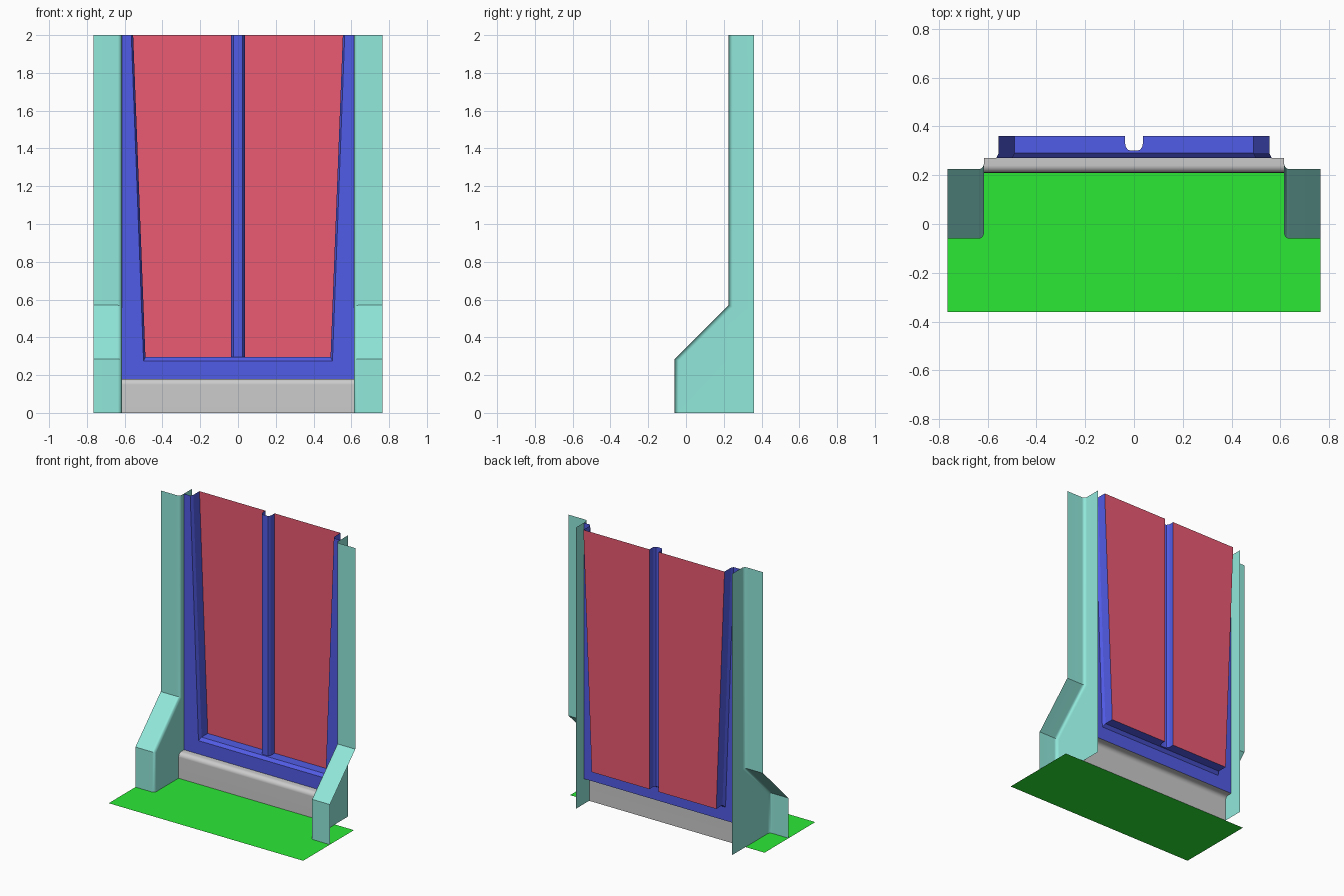
import bpy, bmesh
from math import sin, cos, pi

if "Cube" in bpy.data.objects:
    bpy.data.objects.remove(bpy.data.objects["Cube"])

BACK, TOP = 0.36, 2.0


def material(name, rgb):
    """Material from a display colour, converted to linear."""
    m = bpy.data.materials.new(name)
    m.diffuse_color = (*[((c + 0.055) / 1.055) ** 2.4 for c in rgb], 1)
    m.use_nodes = True
    m.node_tree.nodes["Principled BSDF"].inputs["Base Color"].default_value = m.diffuse_color
    return m


TEAL = material("teal", (0.57, 0.91, 0.86))
BLUE = material("blue", (0.32, 0.36, 0.90))
RED = material("red", (0.92, 0.35, 0.45))
GREEN = material("green", (0.17, 0.91, 0.21))


def build(name, verts, faces, mat=None, mirror=False, smooth=False):
    """Open surface whose normals face the front / up."""
    bm = bmesh.new()
    vs = [bm.verts.new(v) for v in verts]
    for f in faces:
        bm.faces.new([vs[i] for i in f])
    bmesh.ops.recalc_face_normals(bm, faces=bm.faces)
    if sum(f.calc_area() * (f.normal.z * 0.5 - f.normal.y) for f in bm.faces) < 0:
        bmesh.ops.reverse_faces(bm, faces=bm.faces)
    me = bpy.data.meshes.new(name)
    bm.to_mesh(me)
    bm.free()
    ob = bpy.data.objects.new(name, me)
    bpy.context.collection.objects.link(ob)
    if mat:
        me.materials.append(mat)
    if mirror:
        ob.modifiers.new("mirror", 'MIRROR')
    if smooth:
        bpy.ops.object.select_all(action='DESELECT')
        ob.select_set(True)
        bpy.context.view_layer.objects.active = ob
        bpy.ops.object.shade_smooth_by_angle(angle=0.6)
        ob.modifiers.new("flat_large_faces", 'WEIGHTED_NORMAL').keep_sharp = True
    return ob


def loft(name, rows, mat=None, **kw):
    """Grid of quads through equal-length rows of points."""
    n = len(rows[0])
    verts = [p for r in rows for p in r]
    faces = [(i * n + j, i * n + j + 1, (i + 1) * n + j + 1, (i + 1) * n + j)
             for i in range(len(rows) - 1) for j in range(n - 1)]
    return build(name, verts, faces, mat, **kw)


# ground strip in front of the sill
loft("ground_strip", [[(x, y, 0) for x in (-0.765, 0.765)] for y in (-0.36, 0.21)], GREEN)

# side pillars: front skin, rounded inner edge and inner wall
R, WALL = 0.022, 0.615
section = [(0.765, 0.0)]
section += [(WALL + R * (1 - sin(a)), R * (1 - cos(a))) for a in [k * pi / 8 for k in range(5)]]
rows = []
for x, d in section:
    k = 0.414 * d
    rows.append([(x, -0.06 + d, 0), (x, -0.06 + d, 0.285 - k),
                 (x, 0.225 + d, 0.57 - k), (x, 0.225 + d, TOP)])
rows.append([(WALL, BACK, p[2]) for p in rows[-1]])
loft("pillar", rows, TEAL, mirror=True, smooth=True)

# sill with rounded top edge
S = 0.03
prof = [(0.21, 0)] + [(0.21 + S * (1 - cos(a)), 0.18 - S * (1 - sin(a)))
                      for a in [k * pi / 10 for k in range(6)]] + [(0.27, 0.18)]
loft("sill", [[(x, y, z) for y, z in prof] for x in (-0.614, 0.614)], smooth=True)

# window frame: flat face, small chamfer, tapering jambs
rings = [(0.614, 0.614, 0.18, 0.27), (0.565, 0.50, 0.275, 0.27), (0.555, 0.49, 0.295, 0.29)]
loft("window_frame", [[(xt, y, TOP), (xb, y, z), (0, y, z)] for xt, xb, z, y in rings],
     BLUE, mirror=True)
loft("recess_jamb", [[(0.555, y, TOP), (0.49, y, 0.295)] for y in (0.29, BACK)],
     BLUE, mirror=True)

# half section of the central mullion, open at the back
half = [(0.036, BACK), (0.036, 0.328), (0.033, 0.315), (0.025, 0.304), (0.014, 0.301)]

# recess floor, notched around the mullion
floor = [(0, 0.29), (0.49, 0.29), (0.49, BACK)] + half + [(0, 0.301)]
build("recess_floor", [(x, y, 0.295) for x, y in floor], [range(len(floor))], BLUE, mirror=True)

# mullion
full = half + [(-x, y) for x, y in reversed(half)]
loft("mullion", [[(x, y, z) for x, y in full] for z in (0.295, TOP)], BLUE, smooth=True)

# glass panels
build("glass_panel", [(0.036, BACK, 0.295), (0.49, BACK, 0.295),
                      (0.555, BACK, TOP), (0.036, BACK, TOP)], [(0, 1, 2, 3)], RED, mirror=True)
